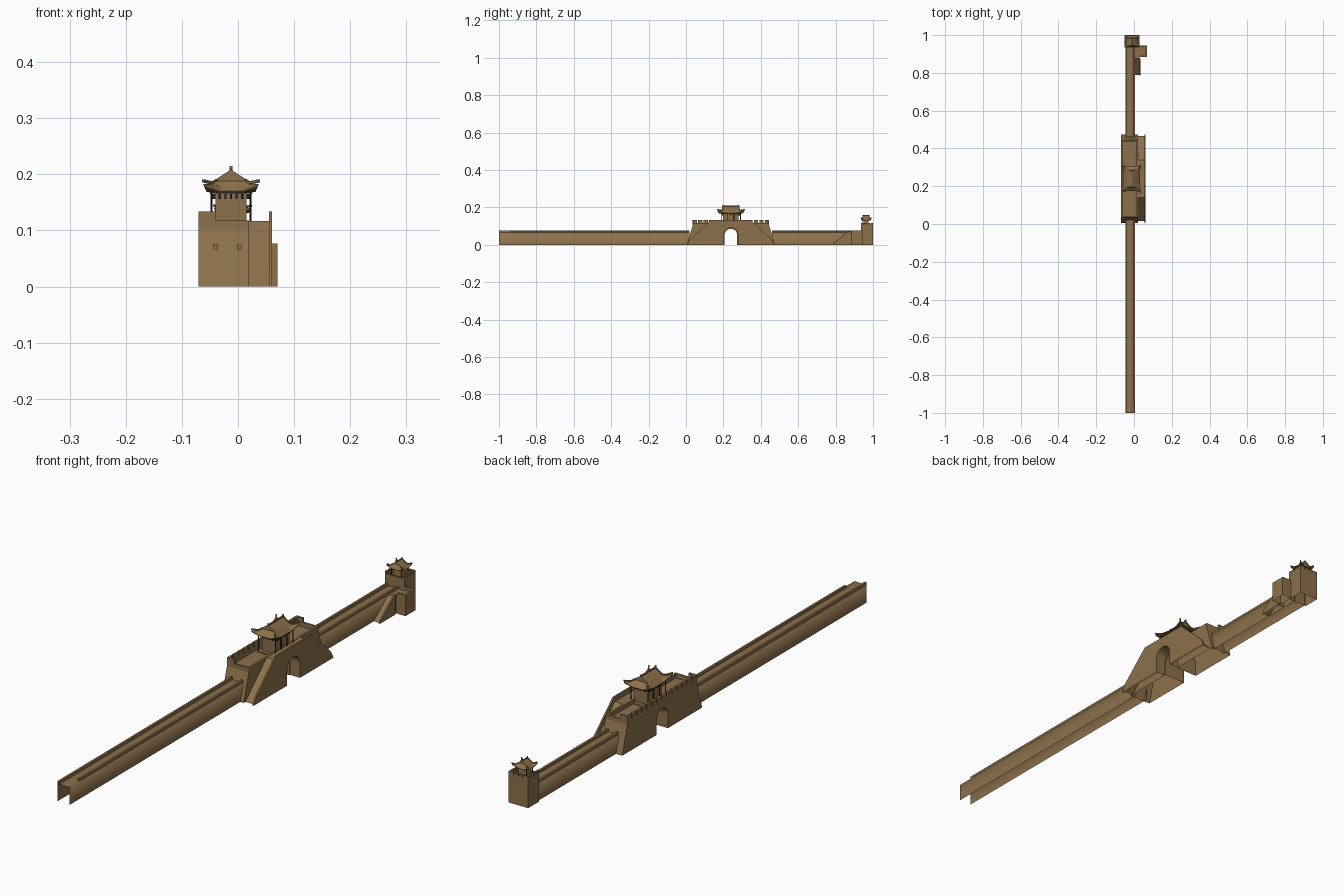
import bpy, bmesh, math
from mathutils import Vector

if "Cube" in bpy.data.objects:
    bpy.data.objects.remove(bpy.data.objects["Cube"])


def material(name, rgb):
    m = bpy.data.materials.new(name)
    m.diffuse_color = (*rgb, 1)
    m.use_nodes = True
    m.node_tree.nodes["Principled BSDF"].inputs["Base Color"].default_value = m.diffuse_color
    return m


BROWN = material("earthen_brown", (0.27, 0.165, 0.072))
DARK = material("dark_timber", (0.022, 0.02, 0.018))


def finish(name, bm, smooth=False, mat=BROWN):
    bmesh.ops.recalc_face_normals(bm, faces=bm.faces)
    for f in bm.faces:
        f.smooth = smooth
    me = bpy.data.meshes.new(name)
    bm.to_mesh(me)
    bm.free()
    me.materials.append(mat)
    ob = bpy.data.objects.new(name, me)
    bpy.context.collection.objects.link(ob)
    return ob


def add_box(bm, x0, x1, y0, y1, z0, z1, bottom=True):
    v = [bm.verts.new((x, y, z)) for x in (x0, x1) for y in (y0, y1) for z in (z0, z1)]
    faces = [(0, 1, 3, 2), (4, 6, 7, 5), (0, 4, 5, 1), (2, 3, 7, 6), (1, 5, 7, 3)]
    if bottom:
        faces.append((0, 2, 6, 4))
    for f in faces:
        bm.faces.new([v[i] for i in f])


def boxes(name, items, bottom=True, mat=BROWN):
    bm = bmesh.new()
    for b in items:
        add_box(bm, *b, bottom=bottom)
    return finish(name, bm, mat=mat)


def posts(name, spots, r, z0, z1):
    bm = bmesh.new()
    for x, y in spots:
        geo = bmesh.ops.create_cone(bm, cap_ends=True, segments=8, radius1=r, radius2=r, depth=z1 - z0)
        bmesh.ops.translate(bm, verts=geo["verts"], vec=(x, y, (z0 + z1) / 2))
    return finish(name, bm, mat=DARK)


def extrude_yz(name, prof, x0, x1):
    """Side profile pulled along x; the underside on the ground stays open."""
    bm = bmesh.new()
    a = [bm.verts.new((x0, y, z)) for y, z in prof]
    b = [bm.verts.new((x1, y, z)) for y, z in prof]
    bm.faces.new(a)
    bm.faces.new(b[::-1])
    n = len(prof)
    for i in range(n):
        j = (i + 1) % n
        if prof[i][1] > 0 or prof[j][1] > 0:
            bm.faces.new((a[i], a[j], b[j], b[i]))
    return finish(name, bm)


def beam(bm, p, q, w, h):
    p, q = Vector(p), Vector(q)
    side = (q - p).cross(Vector((0, 0, 1))).normalized() * w / 2
    up = Vector((0, 0, h))
    ends = [[bm.verts.new(c + s) for s in (-side, side, side + up, up - side)] for c in (p, q)]
    for i in range(4):
        j = (i + 1) % 4
        bm.faces.new((ends[0][i], ends[0][j], ends[1][j], ends[1][i]))
    bm.faces.new(ends[0])
    bm.faces.new(ends[1][::-1])


def roof(name, cx, cy, z, hx, hy, h):
    """Hip-and-gable roof: upswept eaves, gabled top, ridges with horned ends."""
    bm = bmesh.new()
    gx, gy = hx * 0.5, hy * 0.6
    rings = []
    for rx, ry, rz, lift, out in ((hx * .86, hy * .88, z - h * .04, h * .22, 1.1),
                                  (hx * .86, hy * .88, z, h * .3, 1.14),
                                  (hx * .68, hy * .74, z + h * .2, h * .08, 1.0),
                                  (gx, gy, z + h * .42, 0, 1.0)):
        ring = []
        pts = [(-1, -1), (-.5, -1), (.5, -1), (1, -1), (1, -.5), (1, .5),
               (1, 1), (.5, 1), (-.5, 1), (-1, 1), (-1, .5), (-1, -.5)]
        for u, v in pts:
            corner = abs(u) == 1 and abs(v) == 1
            k = out if corner else 1
            ring.append(bm.verts.new((cx + u * rx * k, cy + v * ry * k, rz + (lift if corner else 0))))
        rings.append(ring)
    for r, s in zip(rings, rings[1:]):
        for i in range(12):
            j = (i + 1) % 12
            bm.faces.new((r[i], r[j], s[j], s[i]))
    bm.faces.new(rings[0])
    # gabled top
    top = z + h * .82
    zg = z + h * .42
    g = [[bm.verts.new(c) for c in ((cx - gx, y, zg), (cx + gx, y, zg), (cx, y, top))]
         for y in (cy - gy, cy + gy)]
    bm.faces.new(g[0])
    bm.faces.new(g[1][::-1])
    for i in range(3):
        j = (i + 1) % 3
        bm.faces.new((g[0][i], g[0][j], g[1][j], g[1][i]))
    # ridges
    w = hx * .1
    beam(bm, (cx, cy - gy, top), (cx, cy + gy, top), w, h * .09)
    for s in (-1, 1):
        beam(bm, (cx, cy + s * gy * .85, top), (cx, cy + s * gy * 1.05, top + h * .08), w, h * .12)
        for t in (-1, 1):
            beam(bm, (cx, cy + s * gy, top - h * .02), (cx + t * gx, cy + s * gy, zg), w, h * .08)
            beam(bm, (cx + t * gx, cy + s * gy, zg), (cx + t * hx * .68, cy + s * hy * .74, z + h * .28), w, h * .08)
            beam(bm, (cx + t * hx * .68, cy + s * hy * .74, z + h * .28),
                 (cx + t * hx * .99, cy + s * hy, z + h * .36), w, h * .12)
    return finish(name, bm)


def merlons(y0, y1, n, fill=.78):
    step = (y1 - y0) / (n - 1 + fill)
    return [(y0 + i * step, y0 + (i + fill) * step) for i in range(n)]


# long curtain wall: open underneath and at the free end
XL, XR = -0.044, 0.006
wall = [(XL, 0), (XL, .066), (XR, .066), (XR, 0)]
for name, y0, y1 in (("south_wall", -1, .02), ("north_wall", .46, .94)):
    bm = bmesh.new()
    v = [[bm.verts.new((x, y, z)) for x, z in wall] for y in (y0, y1)]
    for i in range(len(wall) - 1):
        bm.faces.new((v[0][i], v[0][i + 1], v[1][i + 1], v[1][i]))
    finish(name, bm, True)
    near = y0 + .06 if y0 < 0 else y0
    boxes(name + "_parapets", [(XL, XL + .008, y0, y1, .066, .076),
                               (XR - .008, XR, near, y1, .066, .075)])

# gatehouse body with arched passage
C = .24


def arch(r, spring):
    arc = [(C + r * math.cos(math.pi * i / 10), spring + r * math.sin(math.pi * i / 10)) for i in range(11)]
    return [(C + r, 0)] + arc + [(C - r, 0)]


extrude_yz("gate_body", [(.005, 0), (.035, .102), (.445, .102), (.475, 0)] + arch(.034, .052), -.07, .02)

# stair ramps on the inner side with an outer parapet
extrude_yz("gate_ramps", [(.015, 0), (.14, .117), (.34, .117), (.465, 0)] + arch(.038, .054), .02, .055)
extrude_yz("ramp_parapet", [(.005, 0), (.02, .028), (.135, .134), (.345, .134), (.46, .028), (.475, 0)]
           + arch(.038, .054), .055, .061)

# parapets and battlements around the gate deck
items = [(-.07, -.061, .035, .445, .102, .118), (.012, .02, .035, .445, .102, .118),
         (-.061, .012, .035, .043, .102, .118), (-.061, .012, .437, .445, .102, .118)]
items += [(-.07, -.061, a, b, .118, .134) for a, b in merlons(.035, .445, 14)]
items += [(-.061, -.04, a, a + .008, .118, .134) for a in (.035, .437)]
boxes("gate_battlements", items)

# gate tower hall with plinth, and dark columns carrying a dark eave beam
TX = -.0125
boxes("gate_tower_hall", [(TX - .038, TX + .03, C - .056, C + .056, .102, .107),
                          (TX - .0275, TX + .0275, C - .042, C + .042, .107, .176)])
boxes("gate_tower_eave_beam", [(TX - .038, TX + .038, C - .054, C + .054, .166, .171)], mat=DARK)
posts("gate_tower_columns", [(TX + s * .0345, C - .051 + i * .034) for s in (-1, 1) for i in range(4)],
      .0018, .102, .168)

# eave brackets under the roof
br = []
for s in (-1, 1):
    for i in range(5):
        x, y = TX - .02 + i * .01, C + s * .0445
        br.append((x - .002, x + .002, y - .003, y + .003, .156, .165))
    for i in range(8):
        x, y = TX + s * .03, C - .038 + i * .0109
        br.append((x - .003, x + .003, y - .002, y + .002, .156, .165))
boxes("eave_brackets", br, mat=DARK)
roof("gate_tower_roof", TX, C, .17, .0505, .073, .044)

# corner tower base
boxes("corner_tower_base", [(-.05, .03, .935, 1, 0, .1)], bottom=False)
items = [(-.05, -.043, .935, 1, .1, .108), (.023, .03, .935, 1, .1, .108),
         (-.043, .023, .935, .941, .1, .108), (-.043, .023, .994, 1, .1, .108)]
for a, b in merlons(.935, 1, 4):
    items += [(-.05, -.043, a, b, .108, .117), (.023, .03, a, b, .108, .117)]
for a, b in merlons(-.043, .023, 4):
    items += [(a, b, .994, 1, .108, .117)]
boxes("corner_tower_battlements", items)

# corner pavilion
PX, PY = -.01, .963
boxes("corner_pavilion", [(PX - .016, PX + .016, PY - .014, PY + .014, .1, .135)])
posts("corner_pavilion_columns", [(PX + s * .02, PY + t * .018) for s in (-1, 1) for t in (-1, 1)],
      .0012, .1, .134)
roof("corner_pavilion_roof", PX, PY, .132, .034, .028, .03)

# side bastion and its ramp next to the corner tower
boxes("side_bastion", [(.03, .07, .885, .945, 0, .066), (XR, .03, .875, .935, 0, .066)], bottom=False)
boxes("side_bastion_parapets", [(.062, .07, .885, .945, .066, .077), (.03, .062, .937, .945, .066, .077),
                                (.036, .062, .885, .892, .066, .077)])
extrude_yz("corner_ramp", [(.79, 0), (.875, .066), (.875, 0)], XR, .029)
extrude_yz("corner_ramp_parapet", [(.785, 0), (.79, .012), (.875, .077), (.875, 0)], .029, .035)
